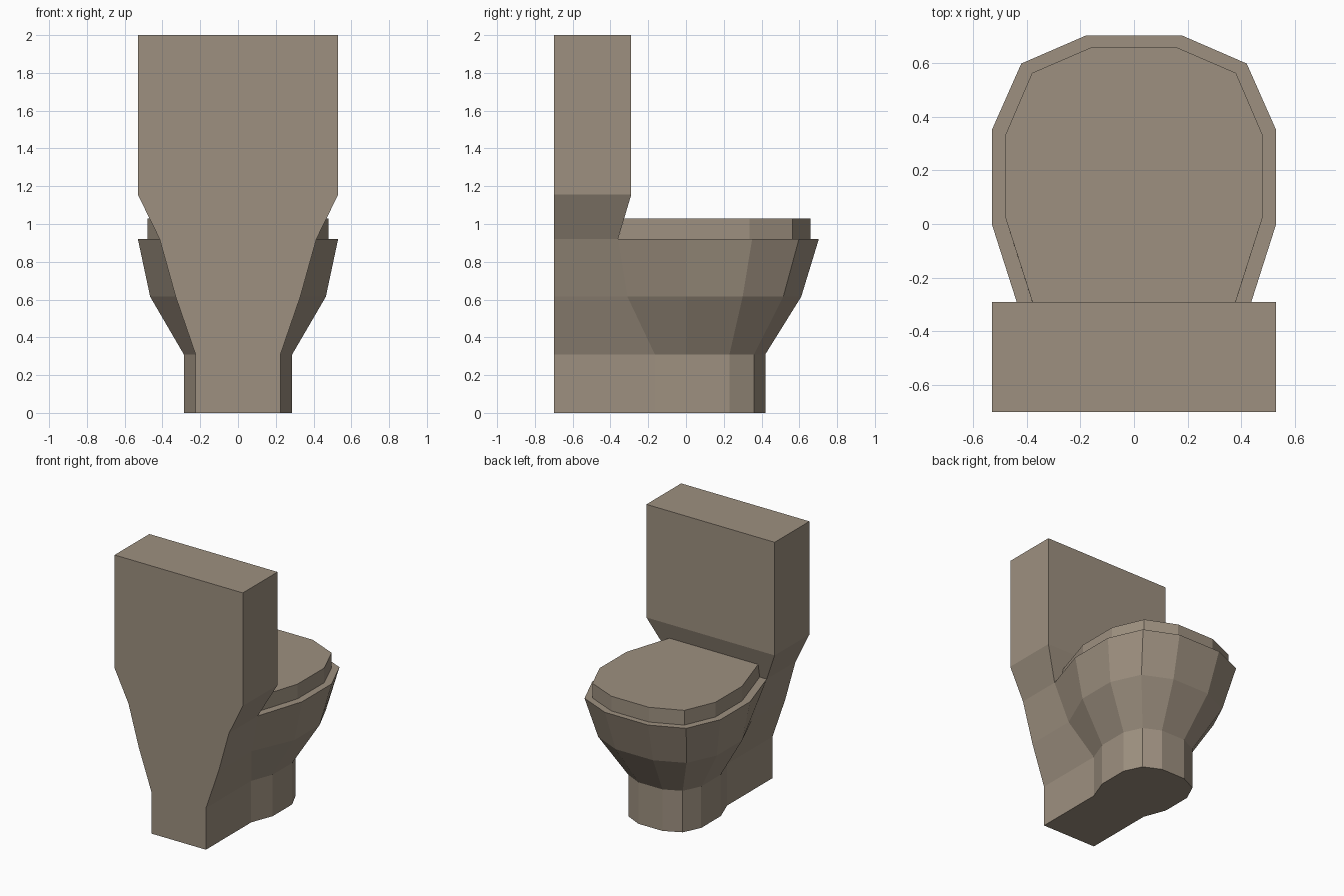
import bpy

if "Cube" in bpy.data.objects:
    bpy.data.objects.remove(bpy.data.objects["Cube"])

mat = bpy.data.materials.new("warm grey ceramic")
mat.diffuse_color = (0.34, 0.28, 0.215, 1)
mat.use_nodes = True
mat.node_tree.nodes["Principled BSDF"].inputs["Base Color"].default_value = mat.diffuse_color


def loft(name, levels, bottom=False, top=None):
    """Loft mirrored half outlines [(z, [(x, y), ...front to back])].
    top = number of half-outline points used in the top cap."""
    verts, faces = [], []
    n = len(levels[0][1]) * 2
    for z, half in levels:
        verts += [(-x, y, z) for x, y in half]
        verts += [(x, y, z) for x, y in reversed(half)]
    for k in range(len(levels) - 1):
        a, b = k * n, (k + 1) * n
        for i in range(n):
            j = (i + 1) % n
            faces.append((a + i, a + j, b + j, b + i))
    if bottom:
        faces.append(tuple(reversed(range(n))))
    if top:
        base = (len(levels) - 1) * n
        faces.append(tuple(base + i for i in list(range(top)) + list(range(n - top, n))))
    me = bpy.data.meshes.new(name)
    me.from_pydata(verts, [], faces)
    me.materials.append(mat)
    me.update()
    ob = bpy.data.objects.new(name, me)
    bpy.context.collection.objects.link(ob)
    return ob


# Pedestal and bowl, with the rear column that carries the cistern
foot = [(0.10, 0.42), (0.225, 0.36), (0.287, 0.23), (0.287, 0.0), (0.225, -0.165), (0.225, -0.70)]
belly = [(0.155, 0.61), (0.365, 0.515), (0.465, 0.30), (0.465, 0.0), (0.33, -0.31), (0.33, -0.70)]
rim = [(0.178, 0.703), (0.42, 0.598), (0.53, 0.35), (0.53, 0.0), (0.415, -0.36), (0.415, -0.70)]
loft("bowl", [(0, foot), (0.31, foot), (0.615, belly), (0.92, rim)], bottom=True, top=5)

# Cistern, flaring out from the rear column
neck = [(0.415, -0.36), (0.415, -0.70)]
tank = [(0.53, -0.29), (0.53, -0.70)]
loft("cistern", [(0.92, neck), (1.155, tank), (2.0, tank)], top=2)

# Closed seat lid, its back edge following the sloped cistern
lid = [(0.155, 0.66), (0.38, 0.563), (0.478, 0.335), (0.478, 0.02)]
loft("seat_lid", [(0.92, lid + [(0.357, -0.36)]), (1.03, lid + [(0.367, -0.327)])], top=5)
